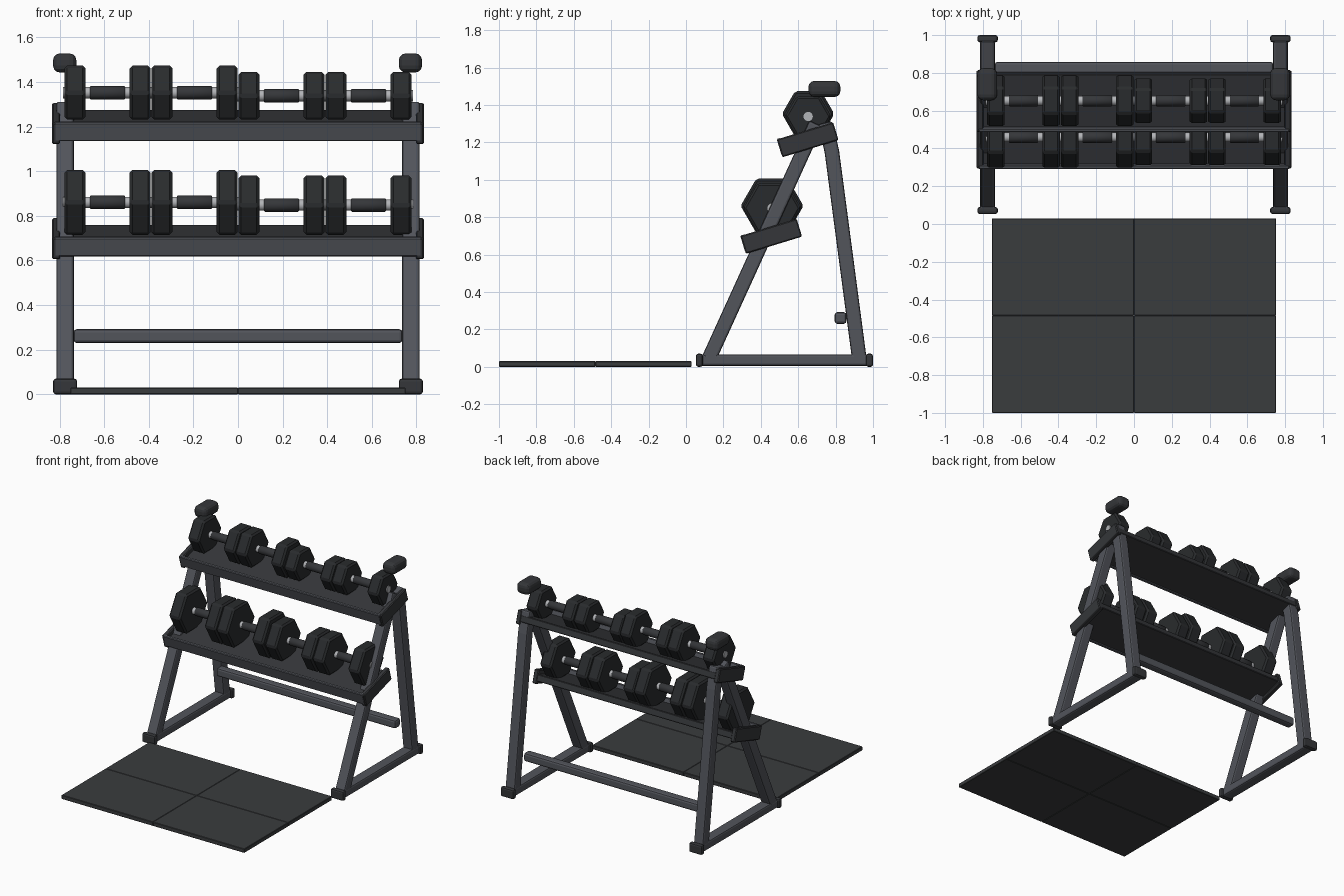
import bpy, bmesh, math
from mathutils import Vector, Matrix

if "Cube" in bpy.data.objects:
    bpy.data.objects.remove(bpy.data.objects["Cube"])


def material(name, rgb):
    m = bpy.data.materials.new(name)
    m.diffuse_color = (*rgb, 1)
    m.use_nodes = True
    m.node_tree.nodes["Principled BSDF"].inputs["Base Color"].default_value = m.diffuse_color
    return m


FRAME = material("frame_grey", (0.085, 0.09, 0.105))
DARK = material("tray_dark", (0.035, 0.037, 0.041))
RUBBER = material("rubber_black", (0.022, 0.024, 0.026))
MAT = material("mat_grey", (0.042, 0.045, 0.048))
CHROME = material("chrome", (0.45, 0.46, 0.48))


def finish(bm, name, mat, bevel=0, segments=1, loc=(0, 0, 0), tilt=0):
    bmesh.ops.recalc_face_normals(bm, faces=bm.faces)
    me = bpy.data.meshes.new(name)
    bm.to_mesh(me)
    bm.free()
    me.materials.append(mat)
    ob = bpy.data.objects.new(name, me)
    ob.location = loc
    ob.rotation_euler.x = tilt
    bpy.context.collection.objects.link(ob)
    if bevel:
        b = ob.modifiers.new("bevel", 'BEVEL')
        b.width, b.segments = bevel, segments
        b.limit_method, b.angle_limit = 'ANGLE', math.radians(40)
    return ob


def box(name, x, y, z, mat, bevel=0, segments=1, loc=(0, 0, 0), tilt=0):
    """Box from (min, max) ranges, placed in a local frame tilted about x."""
    bm = bmesh.new()
    bmesh.ops.create_cube(bm, size=1)
    for v in bm.verts:
        v.co = [r[0] + (r[1] - r[0]) * (c + 0.5) for r, c in zip((x, y, z), v.co)]
    return finish(bm, name, mat, bevel, segments, loc, tilt)


def tube(name, x, path, half, mat):
    """Square tube along a (y, z) path."""
    bm = bmesh.new()
    pts = [Vector(p) for p in path]
    rings = []
    for i, p in enumerate(pts):
        d = (pts[min(i + 1, len(pts) - 1)] - pts[max(i - 1, 0)]).normalized()
        n = Vector((-d.y, d.x)) * half
        rings.append([bm.verts.new((x + sx * half, p.x + s * n.x, p.y + s * n.y))
                      for sx, s in ((-1, -1), (1, -1), (1, 1), (-1, 1))])
    for a, b in zip(rings, rings[1:]):
        for k in range(4):
            bm.faces.new((a[k], a[(k + 1) % 4], b[(k + 1) % 4], b[k]))
    bm.faces.new(rings[0])
    bm.faces.new(rings[-1])
    return finish(bm, name, mat, 0.012, 2)


def rod(name, x0, x1, y, z, r, sides, mat, bevel=0):
    """Cylinder or prism along x, with a corner pointing along y."""
    bm = bmesh.new()
    bmesh.ops.create_cone(bm, cap_ends=True, segments=sides, radius1=r, radius2=r, depth=x1 - x0)
    turn = Matrix.Rotation(math.pi / 2, 4, 'Y')
    bmesh.ops.transform(bm, matrix=Matrix.Translation(((x0 + x1) / 2, y, z)) @ turn, verts=bm.verts)
    if sides > 6:
        for f in bm.faces:
            f.smooth = len(f.verts) == 4
    return finish(bm, name, mat, bevel)


# floor mat made of four tiles
for x in ((-0.752, 0), (0, 0.752)):
    for y in ((-1, -0.485), (-0.485, 0.03)):
        box("mat_tile", x, y, (0, 0.03), MAT, 0.003)

# side frames
for s in (-1, 1):
    c = s * 0.775
    box("foot_rail", (c - 0.04, c + 0.04), (0.07, 0.98), (0.005, 0.066), FRAME, 0.012, 2)
    for y in ((0.053, 0.09), (0.962, 1.0)):
        box("foot_cap", (c - 0.054, c + 0.054), y, (0, 0.07), DARK, 0.012, 2)
    tube("front_leg", c, [(0.121, 0.04), (0.695, 1.30)], 0.039, FRAME)
    tube("back_leg", c, [(0.927, 0.04), (0.78, 1.15), (0.745, 1.305)], 0.039, FRAME)
    # rounded pads above the frame tops
    box("top_pad", (c - 0.054, c + 0.05), (0.655, 0.825), (1.443, 1.528), DARK, 0.03, 3)

# rear crossbar
box("rear_crossbar", (-0.737, 0.737), (0.795, 0.858), (0.23, 0.292), FRAME, 0.014, 2)

# tilted trays
TILT = math.radians(17)
for level, cy, cz in (("lower", 0.456, 0.698), ("upper", 0.651, 1.214)):
    at = dict(loc=(0, cy, cz), tilt=TILT)
    box(level + "_tray_floor", (-0.805, 0.805), (-0.15, 0.153), (-0.03, 0.018), DARK, 0.004, **at)
    box(level + "_tray_lip", (-0.823, 0.823), (-0.158, -0.136), (-0.036, 0.052), FRAME, 0.005, **at)
    for s in (-1, 1):
        x = sorted((s * 0.797, s * 0.833))
        box(level + "_tray_end", x, (-0.157, 0.157), (-0.05, 0.05), DARK, 0.006, **at)


# dumbbells
def dumbbell(x, y, bottom, r):
    z = bottom + r * math.cos(math.pi / 6)
    rod("dumbbell_bar", x - 0.2, x + 0.2, y, z, 0.025, 20, CHROME)
    rod("dumbbell_grip", x - 0.078, x + 0.078, y, z, 0.03, 20, DARK, 0.003)
    for s in (-1, 1):
        h = x + s * 0.146
        head = rod("dumbbell_head", h - 0.0465, h + 0.0465, y, z, r, 6, RUBBER, 0.012)


for y, bottom, big, small in ((0.46, 0.715, 0.168, 0.154), (0.653, 1.231, 0.14, 0.124)):
    for i, x in enumerate((-0.585, -0.195, 0.195, 0.585)):
        dumbbell(x, y, bottom, big if i < 2 else small)
